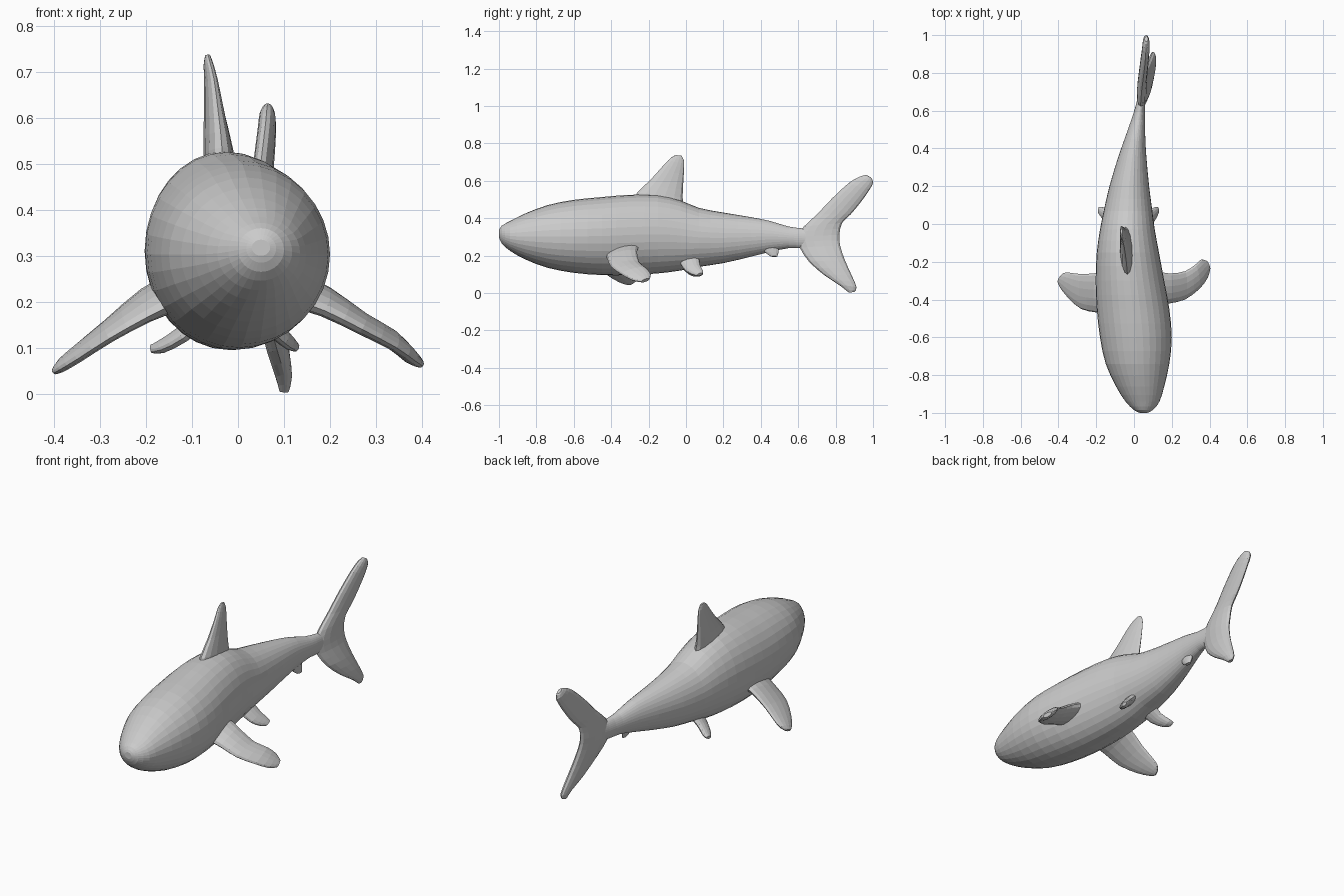
import bpy
from math import sin, cos, tau
from mathutils import Vector


def resample(rows, n):
    """Catmull-Rom subdivision of a list of number rows."""
    out = []
    for i in range(len(rows) - 1):
        a, b, c, d = rows[max(i - 1, 0)], rows[i], rows[i + 1], rows[min(i + 2, len(rows) - 1)]
        for k in range(n):
            t = k / n
            out.append([0.5 * (2 * q + (r - p) * t + (2 * p - 5 * q + 4 * r - s) * t * t
                               + (3 * q - p - 3 * r + s) * t ** 3)
                        for p, q, r, s in zip(a, b, c, d)])
    return out + [list(rows[-1])]


def loft(name, rings):
    """Skin a stack of equal rings and close both ends."""
    n = len(rings[0])
    verts = [v for ring in rings for v in ring]
    faces = [(i * n + k, i * n + (k + 1) % n, (i + 1) * n + (k + 1) % n, (i + 1) * n + k)
             for i in range(len(rings) - 1) for k in range(n)]
    for base in (0, (len(rings) - 1) * n):
        verts.append(sum((Vector(v) for v in verts[base:base + n]), Vector()) / n)
        for k in range(n):
            tri = (len(verts) - 1, base + (k + 1) % n, base + k)
            faces.append(tri if base == 0 else tri[::-1])
    # flip when the signed volume is negative so faces point outward
    vol = sum(Vector(verts[f[0]]).dot(Vector(verts[f[j]]).cross(Vector(verts[f[j + 1]])))
              for f in faces for j in range(1, len(f) - 1))
    if vol < 0:
        faces = [f[::-1] for f in faces]
    mesh = bpy.data.meshes.new(name)
    mesh.from_pydata([tuple(v) for v in verts], [], faces)
    obj = bpy.data.objects.new(name, mesh)
    bpy.context.collection.objects.link(obj)
    return obj


def fin(name, rows, sides=14):
    """Rows: leading edge xyz, trailing edge xyz, half thickness."""
    rows = resample(rows, 2)
    mids = [(Vector(r[:3]) + Vector(r[3:6])) / 2 for r in rows]
    rings = []
    for i, r in enumerate(rows):
        span = mids[min(i + 1, len(mids) - 1)] - mids[max(i - 1, 0)]
        half = (Vector(r[3:6]) - Vector(r[:3])) / 2
        normal = half.cross(span).normalized() * r[6]
        rings.append([mids[i] + half * cos(tau * k / sides) + normal * sin(tau * k / sides)
                      for k in range(sides)])
    return loft(name, rings)


# Body: y, left x, right x, bottom z, top z
stations = [
    (-1.0, .03, .07, .30, .335), (-.985, 0, .10, .265, .36), (-.94, -.045, .135, .225, .385),
    (-.86, -.095, .16, .18, .425), (-.74, -.15, .187, .135, .47), (-.6, -.18, .20, .108, .498),
    (-.45, -.197, .187, .096, .513), (-.3, -.203, .16, .096, .525), (-.15, -.197, .132, .105, .523),
    (-.03, -.18, .11, .12, .495), (.07, -.16, .097, .14, .455), (.2, -.13, .08, .16, .43),
    (.35, -.085, .066, .195, .405), (.45, -.05, .06, .22, .385), (.55, -.015, .058, .24, .355),
    (.63, .01, .058, .24, .345), (.72, .03, .06, .26, .33)]
SIDES = 32
loft("body", [[((l + r) / 2 + (r - l) / 2 * cos(tau * k / SIDES), y,
                (b + t) / 2 + (t - b) / 2 * sin(tau * k / SIDES)) for k in range(SIDES)]
              for y, l, r, b, t in resample(stations, 2)])

# Tail fin, lower tip to upper tip
fin("tail_fin", [
    (.10, .87, .003, .10, .90, .006, .010), (.10, .82, .042, .10, .912, .03, .018),
    (.085, .74, .095, .09, .888, .09, .024), (.065, .66, .165, .075, .852, .17, .026),
    (.04, .61, .24, .06, .825, .25, .026), (.035, .60, .30, .05, .82, .31, .026),
    (.035, .63, .355, .05, .835, .375, .025), (.04, .70, .42, .055, .88, .42, .023),
    (.05, .78, .505, .06, .93, .48, .022), (.06, .87, .588, .065, .98, .55, .02),
    (.063, .93, .623, .065, 1.0, .59, .017), (.065, .965, .631, .065, .992, .615, .009)])

# Dorsal fin
fin("dorsal_fin", [
    (-.035, -.29, .47, -.04, -.01, .46, .036), (-.035, -.262, .535, -.05, -.018, .51, .032),
    (-.042, -.19, .605, -.06, -.014, .60, .022), (-.052, -.12, .683, -.065, -.01, .67, .014),
    (-.062, -.08, .724, -.067, -.012, .71, .010), (-.065, -.055, .737, -.067, -.025, .735, .005)])

# Pectoral fins (posed unevenly by the swimming turn)
fin("right_pectoral_fin", [
    (.12, -.43, .205, .12, -.25, .25, .034), (.19, -.42, .18, .19, -.262, .22, .028),
    (.27, -.40, .14, .27, -.25, .165, .022), (.345, -.345, .10, .325, -.215, .135, .019),
    (.387, -.29, .07, .355, -.188, .10, .017), (.402, -.24, .06, .385, -.195, .075, .010)])
fin("left_pectoral_fin", [
    (-.13, -.48, .20, -.13, -.25, .25, .036), (-.20, -.468, .165, -.20, -.26, .22, .028),
    (-.28, -.45, .12, -.28, -.265, .155, .020), (-.35, -.39, .075, -.34, -.258, .105, .017),
    (-.388, -.34, .052, -.375, -.26, .075, .014), (-.402, -.31, .045, -.392, -.28, .055, .008)])

# Pelvic fins
fin("right_pelvic_fin", [
    (.04, -.035, .17, .04, .07, .19, .022), (.085, -.01, .125, .08, .075, .15, .018),
    (.115, .03, .10, .11, .09, .12, .014), (.13, .06, .095, .126, .09, .105, .008)])
fin("left_pelvic_fin", [
    (-.06, -.035, .17, -.06, .07, .19, .022), (-.12, -.01, .12, -.12, .07, .14, .017),
    (-.168, .03, .095, -.165, .09, .11, .014), (-.19, .06, .093, -.187, .09, .103, .008)])

# Anal fin
fin("anal_fin", [
    (.025, .40, .25, .025, .495, .26, .016), (.03, .425, .215, .03, .495, .22, .013),
    (.035, .455, .195, .035, .488, .195, .008)])
